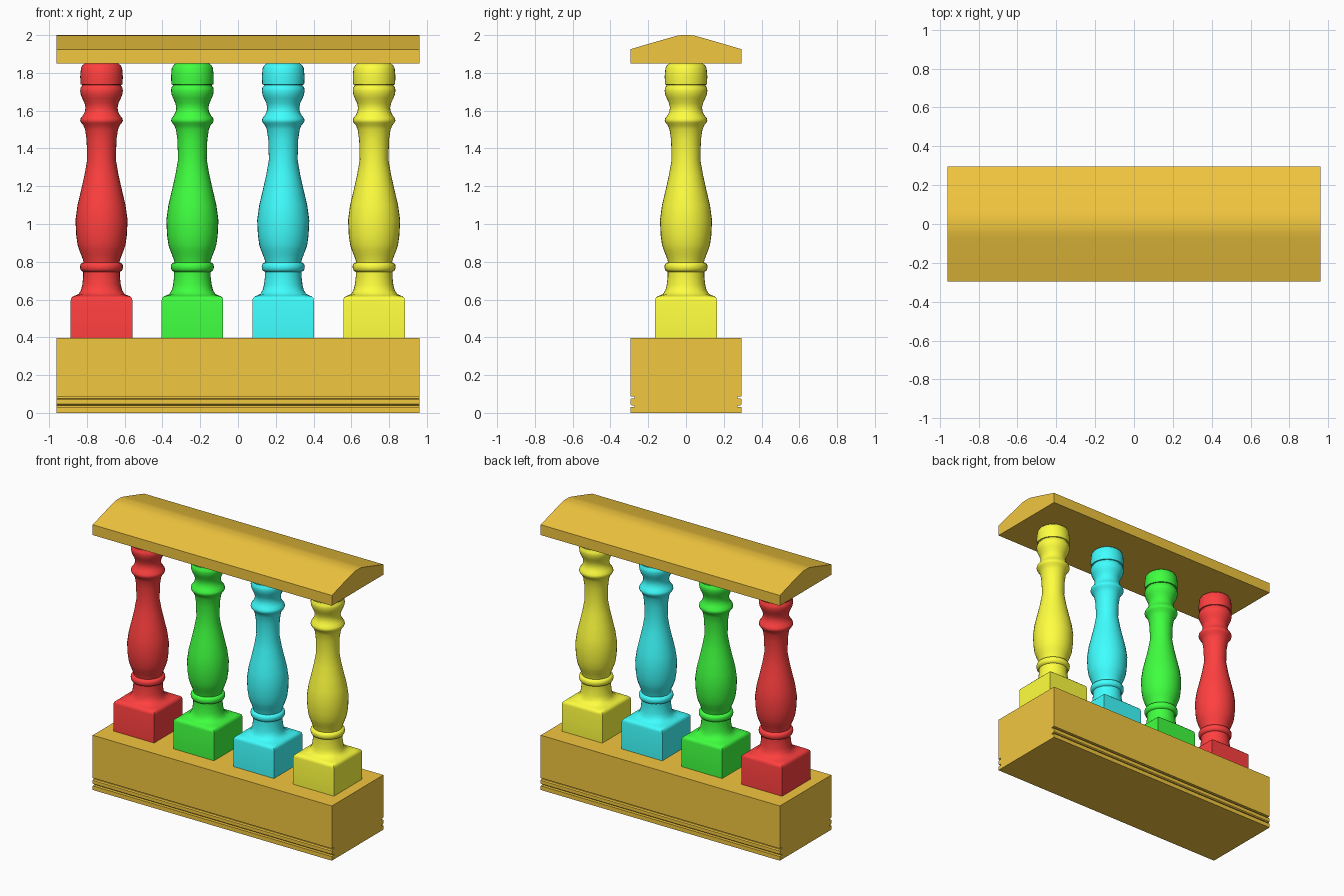
import bpy, bmesh, math

if "Cube" in bpy.data.objects:
    bpy.data.objects.remove(bpy.data.objects["Cube"])

def material(name, rgb):
    m = bpy.data.materials.new(name)
    m.diffuse_color = (*rgb, 1)
    m.use_nodes = True
    m.node_tree.nodes["Principled BSDF"].inputs["Base Color"].default_value = m.diffuse_color
    return m

def finish(name, bm, mat, angle):
    bmesh.ops.recalc_face_normals(bm, faces=bm.faces)
    me = bpy.data.meshes.new(name)
    bm.to_mesh(me)
    bm.free()
    me.materials.append(mat)
    ob = bpy.data.objects.new(name, me)
    bpy.context.collection.objects.link(ob)
    bpy.ops.object.select_all(action='DESELECT')
    ob.select_set(True)
    bpy.context.view_layer.objects.active = ob
    bpy.ops.object.shade_smooth_by_angle(angle=math.radians(angle))
    return ob

def extrude_x(name, half, mat):
    """Mirror a half (y, z) profile and run it along x."""
    pts = half + [(-y, z) for y, z in reversed(half) if y > 0]
    bm = bmesh.new()
    ends = [[bm.verts.new((x, y, z)) for y, z in pts] for x in (-0.96, 0.96)]
    for end in ends:
        bm.faces.new(end)
    n = len(pts)
    for i in range(n):
        j = (i + 1) % n
        bm.faces.new((ends[0][i], ends[0][j], ends[1][j], ends[1][i]))
    return finish(name, bm, mat, 25)

# Baluster rings: z, half width, squareness (1 = square, 0 = round)
RINGS = [(0.397, .163, 1), (0.595, .163, 1), (0.608, .160, 1), (0.617, .151, .95),
         (0.622, .138, .7), (0.63, .121, .3)]
RINGS += [(z, r, 0) for z, r in [
    (.65, .109), (.678, .102), (.72, .097), (.747, .097), (.752, .107), (.761, .112),
    (.773, .114), (.785, .112), (.793, .106), (.797, .095), (.81, .098), (.837, .108),
    (.865, .119), (.89, .127), (.94, .134), (1.02, .138), (1.10, .127), (1.18, .108),
    (1.26, .090), (1.34, .076), (1.446, .079), (1.50, .087), (1.522, .096),
    (1.536, .108), (1.547, .113), (1.56, .110), (1.575, .098), (1.595, .088),
    (1.616, .085), (1.64, .090), (1.665, .102), (1.685, .110), (1.705, .113),
    (1.722, .111), (1.732, .103), (1.737, .103), (1.738, .111), (1.78, .113),
    (1.825, .109), (1.84, .101), (1.852, .085)]]

def baluster(name, x, mat, n=32):
    bm = bmesh.new()
    rings = []
    for z, r, sq in RINGS:
        ring = []
        for i in range(n):
            a = 2 * math.pi * i / n
            c, s = math.cos(a), math.sin(a)
            k = r * (1 - sq + sq / max(abs(c), abs(s)))
            ring.append(bm.verts.new((x + k * c, k * s, z)))
        rings.append(ring)
    for a, b in zip(rings, rings[1:]):
        for i in range(n):
            j = (i + 1) % n
            bm.faces.new((a[i], a[j], b[j], b[i]))
    bm.faces.new(rings[0])
    bm.faces.new(rings[-1])
    return finish(name, bm, mat, 50)

wood = material("ochre", (.89, .57, .05))

# Base block with two grooves along each long side
extrude_x("base", [(.295, 0), (.295, .03), (.272, .03), (.272, .04), (.288, .04),
                   (.295, .046), (.295, .07), (.288, .077), (.272, .077),
                   (.272, .087), (.295, .087), (.295, .397)], wood)

# Ridged handrail with a rounded crest
extrude_x("handrail", [(.295, 1.85), (.295, 1.925), (.17, 1.962), (.075, 1.989),
                       (.045, 1.997), (.02, 2.0)], wood)

# Four turned balusters on square plinths
COLOURS = [("red", (1, .05, .05)), ("green", (.05, 1, .05)),
           ("cyan", (.05, 1, 1)), ("yellow", (1, 1, .05))]
for i, (name, rgb) in enumerate(COLOURS):
    baluster(name + "_baluster", -.7225 + .481 * i, material(name, rgb))
